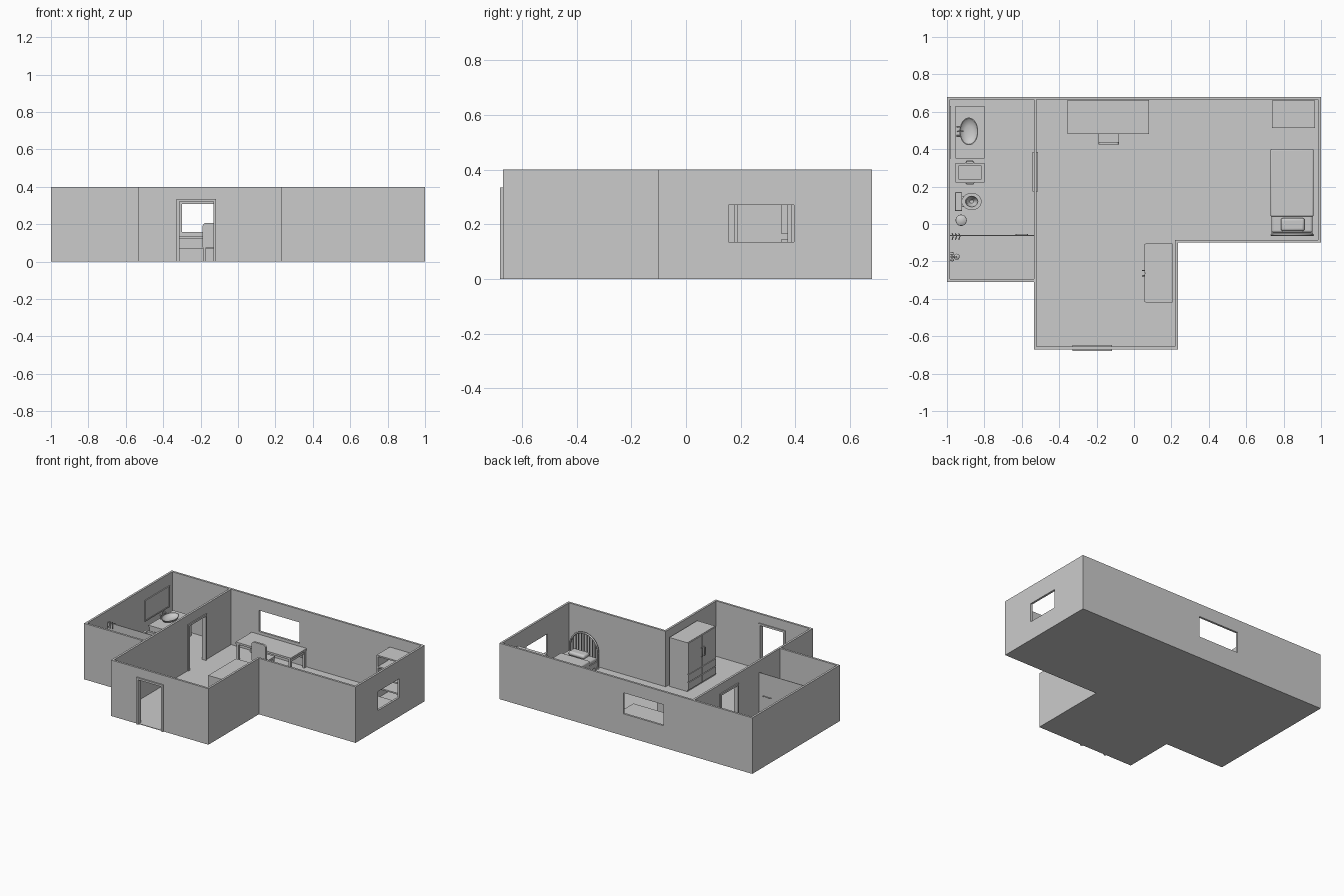
import bpy, bmesh, math
from mathutils import Vector

if "Cube" in bpy.data.objects:
    bpy.data.objects.remove(bpy.data.objects["Cube"])


def finish(name, bm, smooth=False):
    bmesh.ops.remove_doubles(bm, verts=bm.verts, dist=1e-6)
    bmesh.ops.recalc_face_normals(bm, faces=bm.faces)
    me = bpy.data.meshes.new(name)
    bm.to_mesh(me)
    bm.free()
    ob = bpy.data.objects.new(name, me)
    bpy.context.collection.objects.link(ob)
    bpy.ops.object.select_all(action='DESELECT')
    bpy.context.view_layer.objects.active = ob
    ob.select_set(True)
    if smooth:
        bpy.ops.object.shade_smooth_by_angle(angle=math.radians(40))
    return ob


def prism(name, pts, lo, hi, axis='z'):
    """Extrude a polygon along z (points are x,y) or along y (points are x,z)."""
    bm = bmesh.new()
    f = bm.faces.new([bm.verts.new((a, b, lo) if axis == 'z' else (a, lo, b)) for a, b in pts])
    ext = bmesh.ops.extrude_face_region(bm, geom=[f])['geom']
    vec = Vector((0, 0, hi - lo)) if axis == 'z' else Vector((0, hi - lo, 0))
    bmesh.ops.translate(bm, vec=vec, verts=[v for v in ext if isinstance(v, bmesh.types.BMVert)])
    return finish(name, bm)


def box(name, x0, x1, y0, y1, z0, z1, bevel=0):
    ob = prism(name, [(x0, y0), (x1, y0), (x1, y1), (x0, y1)], z0, z1)
    if bevel:
        m = ob.modifiers.new("bevel", 'BEVEL')
        m.width, m.segments = bevel, 3
        bpy.ops.object.shade_smooth_by_angle(angle=math.radians(40))
    return ob


def lathe(name, cx, cy, profile, sx=1, sy=1, n=32):
    bm = bmesh.new()
    rings = [[bm.verts.new((cx + sx * r * math.cos(2 * math.pi * i / n),
                            cy + sy * r * math.sin(2 * math.pi * i / n), z)) for i in range(n)]
             for r, z in profile]
    for a, b in zip(rings, rings[1:]):
        for i in range(n):
            bm.faces.new((a[i], a[(i + 1) % n], b[(i + 1) % n], b[i]))
    return finish(name, bm, True)


def tube(name, pts, r):
    cu = bpy.data.curves.new(name, 'CURVE')
    cu.dimensions, cu.bevel_depth, cu.bevel_resolution, cu.use_fill_caps = '3D', r, 2, True
    s = cu.splines.new('POLY')
    s.points.add(len(pts) - 1)
    for p, co in zip(s.points, pts):
        p.co = (*co, 1)
    ob = bpy.data.objects.new(name, cu)
    bpy.context.collection.objects.link(ob)
    return ob


def cut(ob, cutter):
    m = ob.modifiers.new("cut", 'BOOLEAN')
    m.operation, m.solver, m.object = 'DIFFERENCE', 'EXACT', cutter
    bpy.context.view_layer.objects.active = ob
    bpy.ops.object.modifier_apply(modifier=m.name)
    bpy.data.objects.remove(cutter)


# Shell: outline minus two rooms, two doors and two windows
shell = prism("walls_and_floor", [(-1, .68), (1, .68), (1, -.1), (.235, -.1), (.235, -.67),
                                  (-.535, -.67), (-.535, -.31), (-1, -.31)], 0, .4)
cut(shell, prism("cut_main", [(-.52, .665), (.985, .665), (.985, -.085), (.22, -.085),
                              (.22, -.655), (-.52, -.655)], .004, .5))
for b in [(-.985, -.535, -.295, .665, .004, .5),
          (-.315, -.13, -.7, -.64, .004, .32),
          (-.56, -.5, .18, .38, .004, .32),
          (-.30, .02, .64, .7, .157, .307),
          (.96, 1.02, .155, .395, .135, .27)]:
    cut(shell, box("cutter", *b))


# Door frames
def arch(a, b, t=.014, h=.334):
    return [(a, 0), (a, h), (b, h), (b, 0), (b - t, 0), (b - t, h - t), (a + t, h - t), (a + t, 0)]


prism("front_door_frame", arch(-.328, -.118), -.68, -.648, 'y')
inner = prism("bathroom_door_frame", arch(-.105, .105), -.015, .015, 'y')
inner.rotation_euler.z = math.pi / 2
inner.location = (-.528, .28, 0)

# Desk
box("desk_top", -.355, .08, .48, .662, .124, .138)
box("desk_back_panel", -.33, .055, .645, .655, .07, .124)
for x in (-.352, .06):
    for y in (.484, .64):
        box("desk_leg", x, x + .017, y, y + .017, .004, .124)
    box("desk_side_rail", x + .003, x + .014, .5, .64, .105, .124)

# Chair, tucked under the desk
r = .018
top = [(-.134 + s * (.055 - r) + r * math.cos(t), .207 - r + r * math.sin(t))
       for s, q in ((1, 0), (-1, 1)) for t in [math.pi / 2 * (q + k / 5) for k in range(6)]]
prism("chair_back", top + [(-.189, .09), (-.079, .09)], .424, .438, 'y')
box("chair_seat", -.189, -.079, .424, .53, .076, .09)
for x in (-.187, -.096):
    for y in (.426, .512):
        box("chair_leg", x, x + .015, y, y + .015, .004, .078)

# Wardrobe with two doors and two rows of drawers
box("wardrobe_body", .062, .205, -.42, -.105, .004, .353)
for y0, y1 in ((-.417, -.264), (-.261, -.108)):
    box("wardrobe_door", .055, .062, y0, y1, .128, .35)
    for z in (.015, .072):
        box("wardrobe_drawer", .055, .062, y0, y1, z, z + .052)
for y in (-.277, -.248):
    tube("wardrobe_handle", [(.055, y, .2), (.045, y, .205), (.045, y, .26), (.055, y, .265)], .003)

# Bed with an arched, barred headboard
box("bed_base", .735, .955, -.05, .395, .025, .06)
box("mattress", .735, .955, -.045, .395, .06, .09, .01)
box("blanket", .73, .96, .04, .402, .045, .1, .008)
box("pillow", .785, .912, -.038, .032, .088, .118, .013)
for x in (.737, .935):
    for y in (-.045, .37):
        box("bed_leg", x, x + .018, y, y + .018, .004, .03)
R, cx, cz, hy = .11, .846, .122, -.058
tube("headboard_arch", [(cx + R, hy, .004)] +
     [(cx + R * math.cos(math.pi * k / 20), hy, cz + R * math.sin(math.pi * k / 20)) for k in range(21)] +
     [(cx - R, hy, .004)], .006)
for k in range(-4, 5):
    x = k * .022
    tube("headboard_bar", [(cx + x, hy, .05), (cx + x, hy, cz + math.sqrt(R * R - x * x))], .0035)

# Bookshelf in the back corner
for x in (.738, .959):
    box("shelf_side", x, x + .01, .512, .66, .004, .325)
for z in (.01, .085, .16, .235, .315):
    box("shelf_board", .738, .969, .512, .66, z, z + .01)
box("shelf_back", .74, .967, .652, .66, .004, .325)

# Vanity, basin, tap and mirror
box("vanity_cabinet", -.95, -.808, .355, .625, .004, .136)
box("vanity_top", -.955, -.8, .35, .63, .136, .147)
for y in (.36, .493):
    box("vanity_door", -.808, -.803, y, y + .127, .012, .128)
lathe("basin", -.883, .495, [(0, .147), (.6, .147), (.85, .155), (1, .17), (.93, .17), (.75, .158), (.4, .151),
                             (0, .15)], .05, .074)
tube("tap_spout", [(-.942, .495, .147), (-.942, .495, .19), (-.93, .495, .197), (-.912, .495, .19)], .004)
for y in (.472, .518):
    tube("tap_handle", [(-.942, y, .147), (-.942, y, .175)], .004)
    tube("tap_lever", [(-.95, y, .175), (-.928, y, .175)], .003)
mirror = box("mirror", -.985, -.978, .35, .63, .165, .315)
cut(mirror, box("cutter", -.981, -.9, .358, .622, .173, .307))

# Laundry basket, open at the top with end handles
basket = box("basket", -.948, -.806, .23, .32, .004, .12)
cut(basket, box("cutter", -.938, -.816, .24, .31, .012, .2))
rim = box("basket_rim", -.955, -.8, .223, .327, .112, .122)
cut(rim, box("cutter", -.938, -.816, .24, .31, .1, .2))
for y, d in ((.223, -.01), (.327, .01)):
    tube("basket_handle", [(-.9, y, .115), (-.893, y + d, .115), (-.862, y + d, .115), (-.855, y, .115)], .003)

# Toilet
box("toilet_tank", -.955, -.921, .073, .167, .07, .158, .005)
box("toilet_tank_lid", -.957, -.919, .07, .17, .158, .166, .003)
lathe("toilet_button", -.938, .12, [(0, .166), (.007, .166), (.007, .17), (0, .17)], n=16)
box("toilet_link", -.945, -.89, .09, .15, .004, .075, .005)
lathe("toilet_bowl", -.868, .12, [(0, .004), (.62, .004), (.55, .035), (.85, .065), (1, .09), (1, .1), (.62, .1),
                                  (.5, .07), (.2, .05), (0, .048)], .053, .046)

# Pedal bin
lathe("bin", -.924, .02, [(0, .004), (.026, .004), (.028, .075), (.03, .075), (.029, .084), (.015, .092), (0, .093)])
box("bin_pedal", -.9, -.888, .012, .028, .006, .011)

# Shower screen, handle, hooks and shower set
box("shower_screen", -.985, -.535, -.065, -.06, 0, .318)
tube("screen_handle", [(-.63, -.06, .16), (-.63, -.055, .16), (-.57, -.055, .16), (-.57, -.06, .16)], .003)
for k in range(3):
    x = -.972 + k * .018
    tube("towel_hook", [(x, -.052, .24), (x + .006, -.062, .325), (x, -.082, .325), (x, -.082, .29)], .003)
tube("shower_pipe", [(-.982, -.175, .12), (-.97, -.175, .12), (-.97, -.175, .29), (-.95, -.175, .3)], .003)
lathe("shower_head", -.948, -.175, [(0, .3), (.006, .3), (.016, .292), (.016, .288), (0, .288)], n=20)
for y in (-.192, -.158):
    tube("shower_valve", [(-.985, y, .12), (-.962, y, .12)], .006)
tube("shower_mixer", [(-.972, -.2, .12), (-.972, -.15, .12)], .005)
